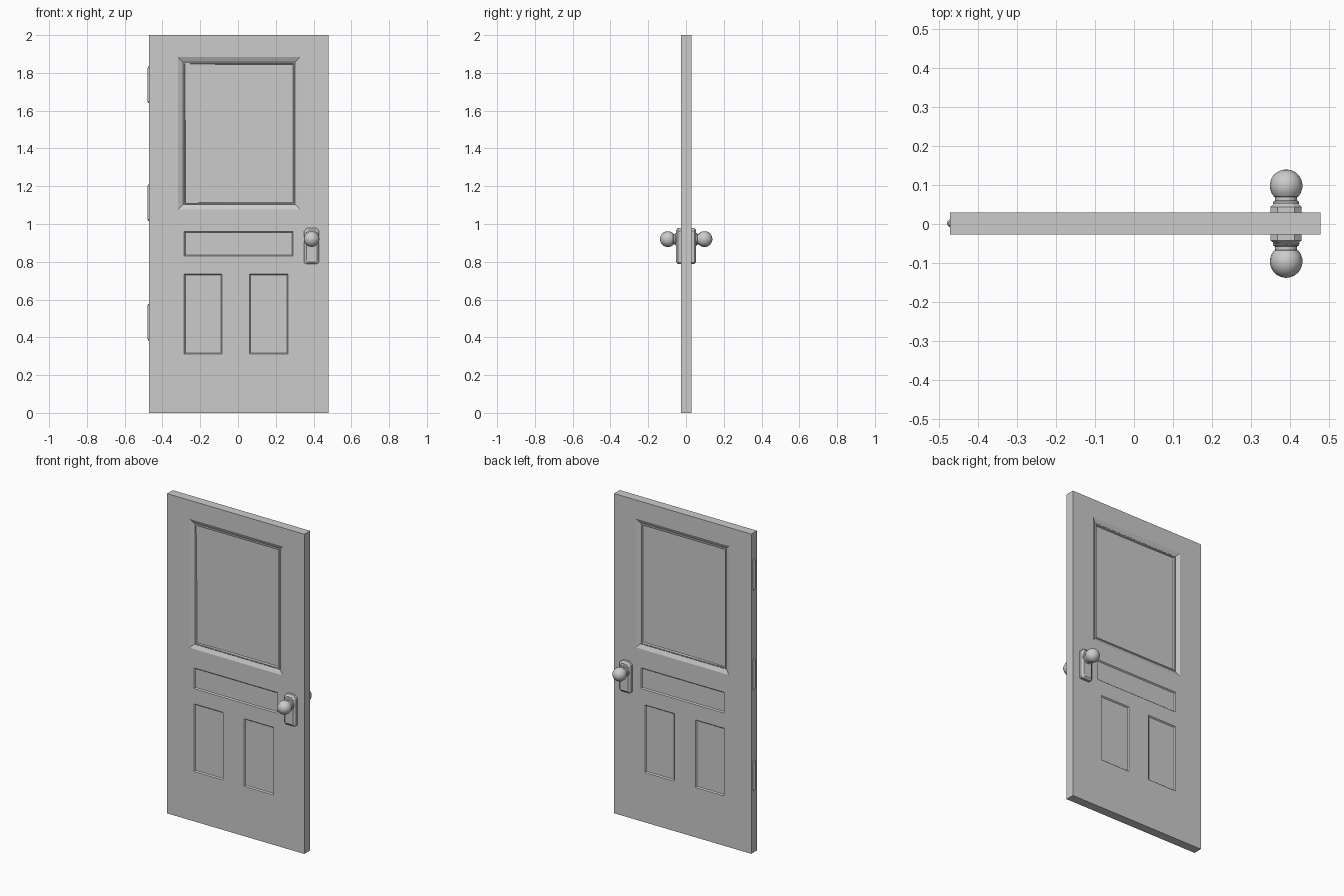
import bpy, bmesh, math
from mathutils import Vector

if "Cube" in bpy.data.objects:
    bpy.data.objects.remove(bpy.data.objects["Cube"])

YC, HALF = 0.001, 0.028          # slab centre and half thickness
KX, KZ = 0.39, 0.92              # knob axis


def finish(bm, name, smooth=False):
    bmesh.ops.remove_doubles(bm, verts=bm.verts, dist=1e-5)
    bmesh.ops.recalc_face_normals(bm, faces=bm.faces)
    me = bpy.data.meshes.new(name)
    bm.to_mesh(me)
    bm.free()
    ob = bpy.data.objects.new(name, me)
    bpy.context.collection.objects.link(ob)
    if smooth:
        bpy.ops.object.select_all(action='DESELECT')
        ob.select_set(True)
        bpy.context.view_layer.objects.active = ob
        bpy.ops.object.shade_smooth_by_angle(angle=math.radians(35))
    return ob


def skin(bm, rings):
    """Joins rings of equal point count into a capped tube."""
    loops = [[bm.verts.new(p) for p in r] for r in rings]
    n = len(loops[0])
    for a, b in zip(loops, loops[1:]):
        for i in range(n):
            j = (i + 1) % n
            bm.faces.new((a[i], a[j], b[j], b[i]))
    bm.faces.new(loops[0])
    bm.faces.new(loops[-1])


# Door slab: gridded front and back faces with panels inset into both
X = [-.472, -.317, -.285, -.085, .06, .265, .292, .328, .478]
Z = [0, .312, .735, .83, .96, 1.077, 1.883, 2]
WINDOW = [(.025, -.012), (.004, .004), (.005, 0), (.004, -.010)]
PANEL = [(.006, -.007)]
# x0, x1, z0, z1, inset steps (thickness, depth)
PANELS = [(-.317, .328, 1.077, 1.883, WINDOW),
          (-.285, .292, .83, .96, PANEL),
          (-.285, -.085, .312, .735, PANEL),
          (.06, .265, .312, .735, PANEL)]
bm = bmesh.new()
grids = {}
for s in (-1, 1):
    for i, x in enumerate(X):
        for k, z in enumerate(Z):
            grids[s, i, k] = bm.verts.new((x, YC + s * HALF, z))
    for i in range(len(X) - 1):
        for k in range(len(Z) - 1):
            q = [grids[s, i, k], grids[s, i + 1, k],
                 grids[s, i + 1, k + 1], grids[s, i, k + 1]]
            bm.faces.new(q if s < 0 else q[::-1])
nx, nz = len(X) - 1, len(Z) - 1
rim = ([(i, 0) for i in range(nx)] + [(nx, k) for k in range(nz)] +
       [(i, nz) for i in range(nx, 0, -1)] + [(0, k) for k in range(nz, 0, -1)])
for a, b in zip(rim, rim[1:] + rim[:1]):
    bm.faces.new((grids[(-1, *b)], grids[(-1, *a)], grids[(1, *a)], grids[(1, *b)]))
bm.normal_update()
for s in (-1, 1):
    for x0, x1, z0, z1, steps in PANELS:
        cells = []
        for f in bm.faces:
            c = f.calc_center_median()
            if x0 < c.x < x1 and z0 < c.z < z1 and f.normal.y * s > .9:
                cells.append(f)
        if len(cells) > 1:
            cells = bmesh.ops.dissolve_faces(bm, faces=cells, use_verts=False)['region']
        bm.normal_update()
        for t, d in steps:
            bmesh.ops.inset_region(bm, faces=cells, thickness=t, depth=d,
                                   use_even_offset=True)
            bm.normal_update()
finish(bm, "door_slab")


# Handles: chamfered backplate and turned knob, one set on each side
def plate_outline(y, g):
    x, z0, z1 = .040 - g, .787 + g, .98 - g
    c, d = .018 - g * .4, .008
    pts = [(-x + d, z0), (x - d, z0), (x, z0 + d), (x, z1 - c),
           (x - c, z1), (-x + c, z1), (-x, z1 - c), (-x, z0 + d)]
    return [Vector((KX + px, y, pz)) for px, pz in pts]


def circle(y, r, n=16):
    return [Vector((KX + r * math.cos(2 * math.pi * i / n), y,
                    KZ + r * math.sin(2 * math.pi * i / n))) for i in range(n)]


for s, side in ((-1, "front"), (1, "back")):
    bm = bmesh.new()
    skin(bm, [plate_outline(YC + s * y, g) for y, g in
              ((HALF - .002, 0), (.043, 0), (.053, .012))])
    finish(bm, side + "_backplate")

    R, C = .042, .097
    profile = [(.050, .034), (.056, .033), (.059, .028), (.068, .028)]
    for i in range(9):
        a = math.radians(132 - i * 132 / 8.1)
        profile.append((C + R * math.cos(a), R * math.sin(a)))
    bm = bmesh.new()
    skin(bm, [circle(YC + s * y, r) for y, r in profile])
    finish(bm, side + "_knob", smooth=True)

# Hinges: barrel with slimmer pin ends on the left edge
for n, zc in enumerate((.48, 1.112, 1.737)):
    bm = bmesh.new()
    rings = []
    for dz, r in ((-.097, .006), (-.091, .008), (-.088, .0105),
                  (.088, .0105), (.091, .008), (.097, .006)):
        rings.append([Vector((-.469 + r * math.cos(math.pi * i / 6),
                              .002 + r * math.sin(math.pi * i / 6), zc + dz))
                      for i in range(12)])
    skin(bm, rings)
    finish(bm, f"hinge_{n + 1}", smooth=True)
